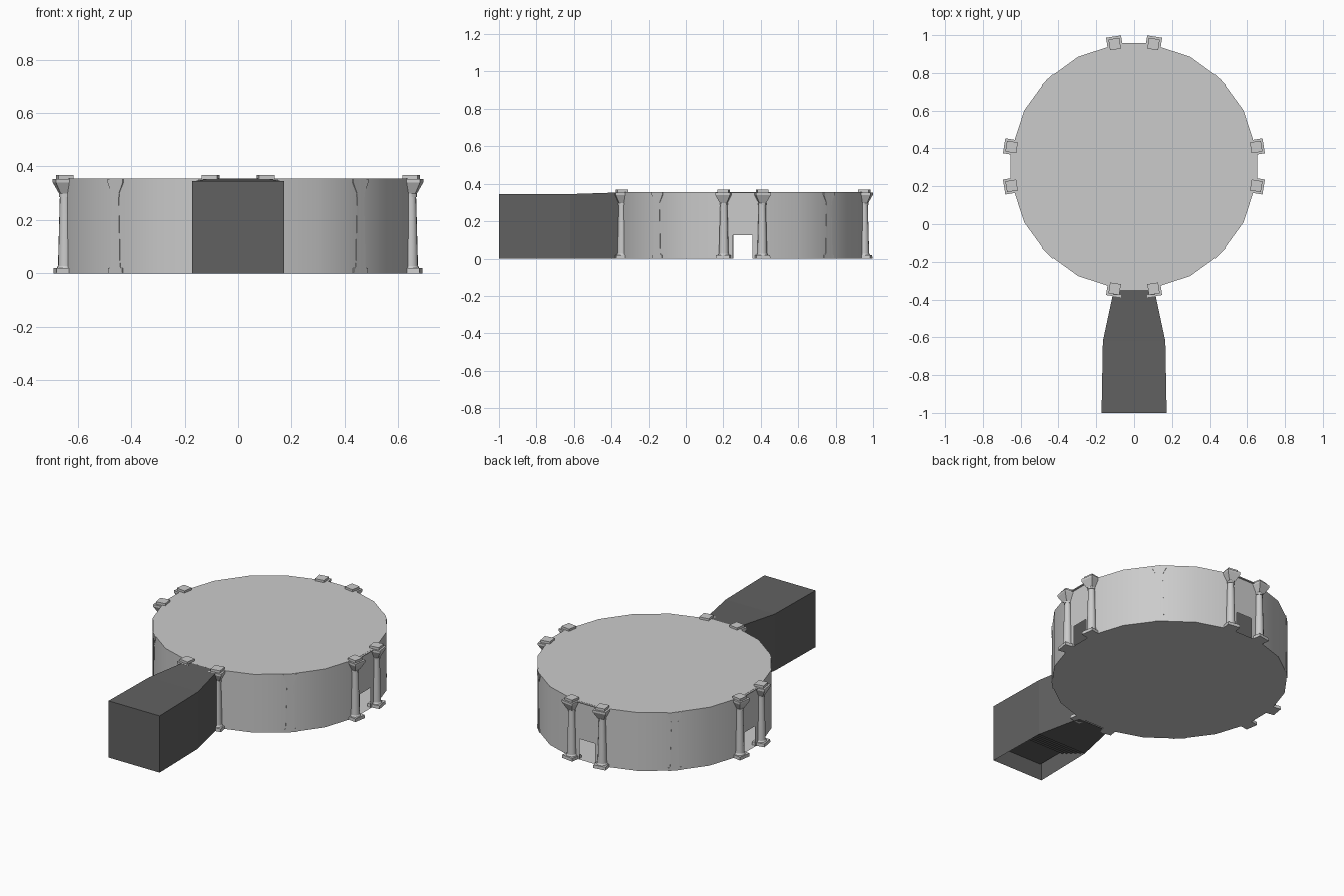
import bpy, bmesh
from math import sin, cos, pi, radians, sqrt
from mathutils import Matrix, Vector

if "Cube" in bpy.data.objects:
    bpy.data.objects.remove(bpy.data.objects["Cube"])

CY, R, H = 0.305, 0.652, 0.355      # room centre, corner radius, height


def material(name, v):
    m = bpy.data.materials.new(name)
    m.diffuse_color = (v, v, v, 1)
    m.use_nodes = True
    m.node_tree.nodes["Principled BSDF"].inputs["Base Color"].default_value = m.diffuse_color
    return m


STONE, DARK = material("stone", 0.55), material("dark_stone", 0.12)


def finish(name, bm, mat, smooth=True):
    bmesh.ops.remove_doubles(bm, verts=bm.verts, dist=1e-5)
    me = bpy.data.meshes.new(name)
    bm.to_mesh(me)
    bm.free()
    me.materials.append(mat)
    ob = bpy.data.objects.new(name, me)
    bpy.context.collection.objects.link(ob)
    if smooth:
        bpy.ops.object.select_all(action='DESELECT')
        ob.select_set(True)
        bpy.context.view_layer.objects.active = ob
        bpy.ops.object.shade_smooth_by_angle(angle=radians(30))
    return ob


def face(bm, pts):
    return bm.faces.new([bm.verts.new(p) for p in pts])


# Round room: 20 wall panels, doorways on three sides, open to the passage at the front
bm = bmesh.new()
ring = [Vector((R * cos(radians(18 * i - 9)), CY + R * sin(radians(18 * i - 9)), 0))
        for i in range(20)]
up = Vector((0, 0, 1))


def panel(a, b, z0, z1):
    face(bm, [a + up * z0, b + up * z0, b + up * z1, a + up * z1])


for i in range(20):
    a, b = ring[i], ring[(i + 1) % 20]
    if i == 15:
        continue
    if i % 5 == 0:
        p, q = a.lerp(b, 0.24), a.lerp(b, 0.745)
        for s, e in ((a, p), (q, b)):
            panel(s, e, 0, 0.125)
            panel(s, e, 0.125, H)
        panel(p, q, 0.125, H)
    else:
        panel(a, b, 0, H)
face(bm, [v + up * H for v in ring])
face(bm, [v.copy() for v in reversed(ring)])
finish("round_room", bm, STONE)

# Thin lip along the roof edge above each doorway
for k in range(4):
    bm = bmesh.new()
    bmesh.ops.create_cube(bm, size=1, matrix=Matrix.Translation((0, CY, 0)) @
                          Matrix.Rotation(k * pi / 2, 4, 'Z') @
                          Matrix.Translation((0.648, 0, 0.3515)) @
                          Matrix.Diagonal((0.012, 0.2, 0.005, 1)))
    finish("door_lip", bm, STONE, False)


# Columns: square foot, tapered round shaft, flared square capital and top block
def prism(bm, n, r0, r1, z0, z1):
    k = sqrt(2) if n == 4 else 1
    bmesh.ops.create_cone(bm, cap_ends=True, segments=n, radius1=r0 * k, radius2=r1 * k,
                          depth=z1 - z0, matrix=Matrix.Translation((0, 0, (z0 + z1) / 2)) @
                          Matrix.Rotation(pi / n, 4, 'Z'))


def column(name, angle, radius, half):
    bm = bmesh.new()
    prism(bm, 4, 0.038, 0.037, 0, 0.019)
    prism(bm, 12, 0.031, 0.026, 0.019, 0.028)
    prism(bm, 12, 0.026, 0.019, 0.028, 0.292)
    prism(bm, 12, 0.022, 0.022, 0.286, 0.298)
    prism(bm, 4, 0.019, 0.040, 0.298, 0.340)
    prism(bm, 4, 0.040, 0.040, 0.340, 0.353)
    if half:                        # flat back set just through the wall
        bmesh.ops.bisect_plane(bm, geom=bm.verts[:] + bm.edges[:] + bm.faces[:],
                               plane_co=(0, 0, 0), plane_no=(1, 0, 0), clear_outer=True)
        bmesh.ops.holes_fill(bm, edges=[e for e in bm.edges if e.is_boundary], sides=0)
    else:
        prism(bm, 4, 0.029, 0.029, 0.353, 0.368)
    ob = finish(name, bm, STONE)
    t = radians(angle)
    ob.location = (radius * cos(t), CY + radius * sin(t), 0)
    ob.rotation_euler.z = t


for k in range(4):
    for s in (-9, 9):
        column("door_column", 90 * k + s, 0.656, False)
    column("wall_column", 90 * k + 45, 0.6505, True)

# Entrance passage: a dark shell with an open underside below the stairs
bm = bmesh.new()
sections = [(-1.0, 0.172, 0.345), (-0.62, 0.165, 0.345), (-0.345, 0.106, 0.354)]


def arch(y, w, h):
    return [(-w, y, 0), (-w, y, h), (w, y, h), (w, y, 0)]


for s0, s1 in zip(sections, sections[1:]):
    a, b = arch(*s0), arch(*s1)
    for j in range(3):
        face(bm, [b[j], b[j + 1], a[j + 1], a[j]])
face(bm, arch(*sections[0]))
face(bm, [(-0.106, -0.345, 0), (0.106, -0.345, 0), (0.165, -0.62, 0), (-0.165, -0.62, 0)])
finish("entrance_passage", bm, DARK, False)

# Stairs inside the passage, climbing to a landing at the outer end
bm = bmesh.new()
n, y0, y1, top, w = 6, -0.62, -0.85, 0.10, 0.165
for i in range(n):
    ya, yb = y0 + (y1 - y0) * i / n, y0 + (y1 - y0) * (i + 1) / n
    za, zb = top * i / n, top * (i + 1) / n
    if i == n - 1:
        yb = -1.0
    face(bm, [(w, ya, za), (w, ya, zb), (-w, ya, zb), (-w, ya, za)])
    face(bm, [(-w, yb, zb), (w, yb, zb), (w, ya, zb), (-w, ya, zb)])
finish("entrance_stairs", bm, DARK, False)
